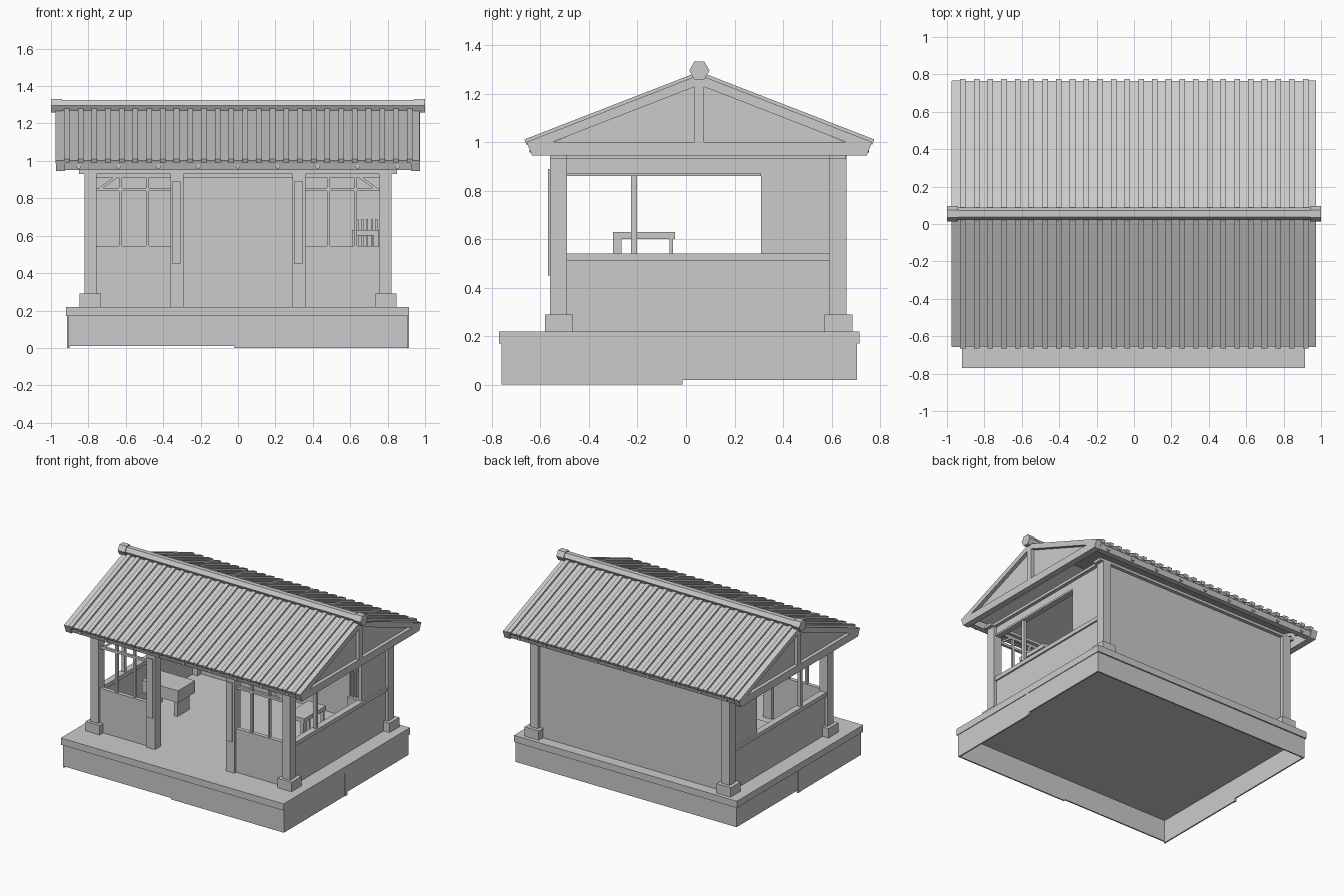
import bpy, math
from mathutils import Vector

if "Cube" in bpy.data.objects:
    bpy.data.objects.remove(bpy.data.objects["Cube"])

GREY = (0.6, 0.6, 0.6, 1)
mat = bpy.data.materials.new("plain grey")
mat.use_nodes = True
mat.diffuse_color = GREY
mat.node_tree.nodes["Principled BSDF"].inputs["Base Color"].default_value = GREY


def make(name, verts, faces):
    me = bpy.data.meshes.new(name)
    me.from_pydata(verts, [], faces)
    me.materials.append(mat)
    ob = bpy.data.objects.new(name, me)
    bpy.context.collection.objects.link(ob)
    return ob


def prism(name, outline, a, b, axis="x"):
    """Extrude a 2D outline: (y, z) along x, or (x, z) along y."""
    n = len(outline)
    if axis == "x":
        verts = [(t, p, q) for t in (a, b) for p, q in outline]
    else:
        verts = [(p, t, q) for t in (a, b) for p, q in outline]
    faces = [tuple(range(n))[::-1], tuple(range(n, 2 * n))]
    faces += [(i, (i + 1) % n, n + (i + 1) % n, n + i) for i in range(n)]
    ob = make(name, verts, faces)
    area = sum(outline[i][0] * outline[(i + 1) % n][1] - outline[(i + 1) % n][0] * outline[i][1]
               for i in range(n))
    if (area < 0) == ((axis == "x") == (a < b)):
        ob.data.flip_normals()
    return ob


def box(name, x, y, z):
    x = sorted(x)
    return prism(name, [(y[0], z[0]), (y[1], z[0]), (y[1], z[1]), (y[0], z[1])], *x)


def strip(p, q, lo, hi):
    """Band that follows the line p-q, between two offsets along its normal."""
    p, q = Vector(p), Vector(q)
    d = (q - p).normalized()
    n = Vector((-d.y, d.x))
    if n.y < 0:
        n = -n
    return [tuple(v) for v in (p + n * lo, q + n * lo, q + n * hi, p + n * hi)]


# Hollow plinth: floor slab on thin skirting panels
box("floor_slab", (-0.92, 0.915), (-0.77, 0.715), (0.17, 0.22))
box("front_skirt_left", (-0.02, 0.91), (-0.76, -0.75), (0, 0.17))
box("front_skirt_right", (-0.91, -0.02), (-0.76, -0.75), (0.01, 0.17))
box("back_skirt", (-0.91, 0.91), (0.695, 0.705), (0.02, 0.17))
for s, side in ((-1, "right"), (1, "left")):
    box("side_skirt_front_" + side, (s * 0.9, s * 0.91), (-0.76, -0.015), (0, 0.17))
    box("side_skirt_back_" + side, (s * 0.9, s * 0.91), (-0.045, 0.705), (0.02, 0.17))
    box("skirt_joint_" + side, (s * 0.9, s * 0.914), (-0.045, -0.015), (0, 0.17))

# Walls and posts, mirrored on both sides
for s, side in ((-1, "right"), (1, "left")):
    def sbox(name, x, y, z):
        return box(name + "_" + side, (s * x[0], s * x[1]), y, z)

    for name, y in (("front", -0.523), ("back", 0.628)):
        sbox(name + "_stone", (0.732, 0.848), (y - 0.058, y + 0.058), (0.22, 0.29))
        sbox(name + "_post", (0.757, 0.822), (y - 0.037, y + 0.033), (0.29, 0.95))
    # Side wall with window
    sbox("side_wall", (0.775, 0.8), (-0.49, 0.6), (0.22, 0.51))
    sbox("side_sill", (0.765, 0.812), (-0.49, 0.6), (0.51, 0.54))
    sbox("side_panel", (0.775, 0.8), (0.31, 0.6), (0.54, 0.94))
    sbox("side_lintel", (0.765, 0.808), (-0.49, 0.31), (0.86, 0.873))
    sbox("side_top_wall", (0.775, 0.8), (-0.49, 0.31), (0.873, 0.94))
    sbox("side_mullion", (0.775, 0.8), (-0.227, -0.202), (0.54, 0.86))
    sbox("side_wall_plate", (0.75, 0.825), (-0.56, 0.66), (0.93, 0.95))
    # Front bay
    sbox("door_post", (0.292, 0.362), (-0.56, -0.49), (0.22, 0.95))
    box("post_plaque_" + side, (s * 0.327 - 0.027, s * 0.327 + 0.02), (-0.569, -0.56), (0.45, 0.89))
    sbox("front_wall", (0.36, 0.76), (-0.54, -0.51), (0.22, 0.545))
    sbox("front_transom", (0.36, 0.76), (-0.535, -0.515), (0.838, 0.855))
    for i, x in enumerate((0.475, 0.62)):
        sbox("front_mullion_%d" % i, (x, x + 0.016), (-0.535, -0.515), (0.545, 0.93))
    sbox("front_rail", (0.36, 0.76), (-0.535, -0.515), (0.91, 0.94))
    brace = [(s * px, pz) for px, pz in strip((0.74, 0.85), (0.63, 0.93), -0.007, 0.007)]
    prism("front_brace_" + side, brace, -0.535, -0.515, "y")

box("back_wall", (-0.76, 0.76), (0.61, 0.635), (0.22, 0.95))
box("back_rail", (-0.76, 0.76), (0.59, 0.61), (0.91, 0.95))
box("door_lintel", (-0.295, 0.295), (-0.54, -0.51), (0.912, 0.95))
box("front_wall_plate", (-0.85, 0.85), (-0.56, -0.49), (0.93, 0.95))
box("back_wall_plate", (-0.85, 0.85), (0.59, 0.66), (0.93, 0.95))

# Furniture
box("desk_top", (0.61, 0.755), (-0.3, -0.045), (0.6, 0.63))
for x in (0.61, 0.725):
    box("desk_front_leg", (x, x + 0.025), (-0.3, -0.265), (0.22, 0.6))
    box("desk_back_leg", (x, x + 0.025), (-0.067, -0.053), (0.22, 0.6))
for i in range(5):
    x = 0.635 + i * 0.025
    box("rack_slat_%d" % i, (x, x + 0.01), (0.4, 0.55), (0.5, 0.69))
box("rack_base", (0.63, 0.75), (0.38, 0.57), (0.22, 0.5))
box("bench_seat", (-0.74, -0.445), (-0.07, 0.13), (0.34, 0.43))
for x in (-0.72, -0.5):
    box("bench_leg", (x, x + 0.03), (-0.04, 0.1), (0.22, 0.34))

# Roof slopes with ribs
RIDGE_Y, APEX = 0.055, (0.055, 1.275)
for t, side in ((-1, "front"), (1, "back")):
    eave = (RIDGE_Y + t * 0.708, 1.0)
    prism("roof_" + side, strip(eave, APEX, -0.015, 0.002), -0.975, 0.97)
    rib_eave = (eave[0] + t * 0.008, 0.997)
    for i in range(26):
        x = -0.915 + i * 0.0733
        prism("rib_%s_%d" % (side, i), strip(rib_eave, APEX, -0.008, 0.015), x - 0.015, x + 0.015)
    # Tapered eave beam with round pegs
    y0, y1 = RIDGE_Y + t * 0.7, RIDGE_Y + t * 0.645
    prism("eave_beam_" + side,
          [(y0, 0.998), (RIDGE_Y + t * 0.685, 0.952), (y1, 0.952), (y1, 1.0)], -0.972, 0.968)
    for i in range(9):
        x = (i - 4) * 0.213
        peg = [(x + 0.012 * math.cos(k * math.pi / 4), 0.97 + 0.012 * math.sin(k * math.pi / 4))
               for k in range(8)]
        prism("eave_peg_%s_%d" % (side, i), peg, RIDGE_Y + t * 0.66, RIDGE_Y + t * 0.7, "y")

# Gable ends: tie beam, king post, rafters and recessed infill
for s, side in ((-1, "right"), (1, "left")):
    a, b = sorted((s * 0.925, s * 0.972))
    prism("gable_tie_" + side, [(RIDGE_Y + u, v) for u, v in
          ((-0.69, 0.945), (0.69, 0.945), (0.712, 1.0), (-0.712, 1.0))], a, b)
    box("king_post_" + side, (a, b), (0.035, 0.075), (0.99, 1.26))
    for t in (-1, 1):
        prism("gable_rafter_" + side,
              strip((RIDGE_Y + t * 0.7, 1.0), (RIDGE_Y, 1.272), -0.034, 0), a, b)
    c, d = sorted((s * 0.93, s * 0.945))
    prism("gable_infill_" + side, [(RIDGE_Y - 0.65, 0.98), (RIDGE_Y + 0.65, 0.98), (RIDGE_Y, 1.25)], c, d)


# Ridge pole with thicker end caps
def hexagon(r):
    return [(RIDGE_Y + r * math.cos(k * math.pi / 3), 1.295 + r * math.sin(k * math.pi / 3))
            for k in range(6)]


prism("ridge_pole", hexagon(0.034), -0.95, 0.95)
for s, side in ((-1, "right"), (1, "left")):
    prism("ridge_cap_" + side, hexagon(0.042), *sorted((s * 0.942, s)))
